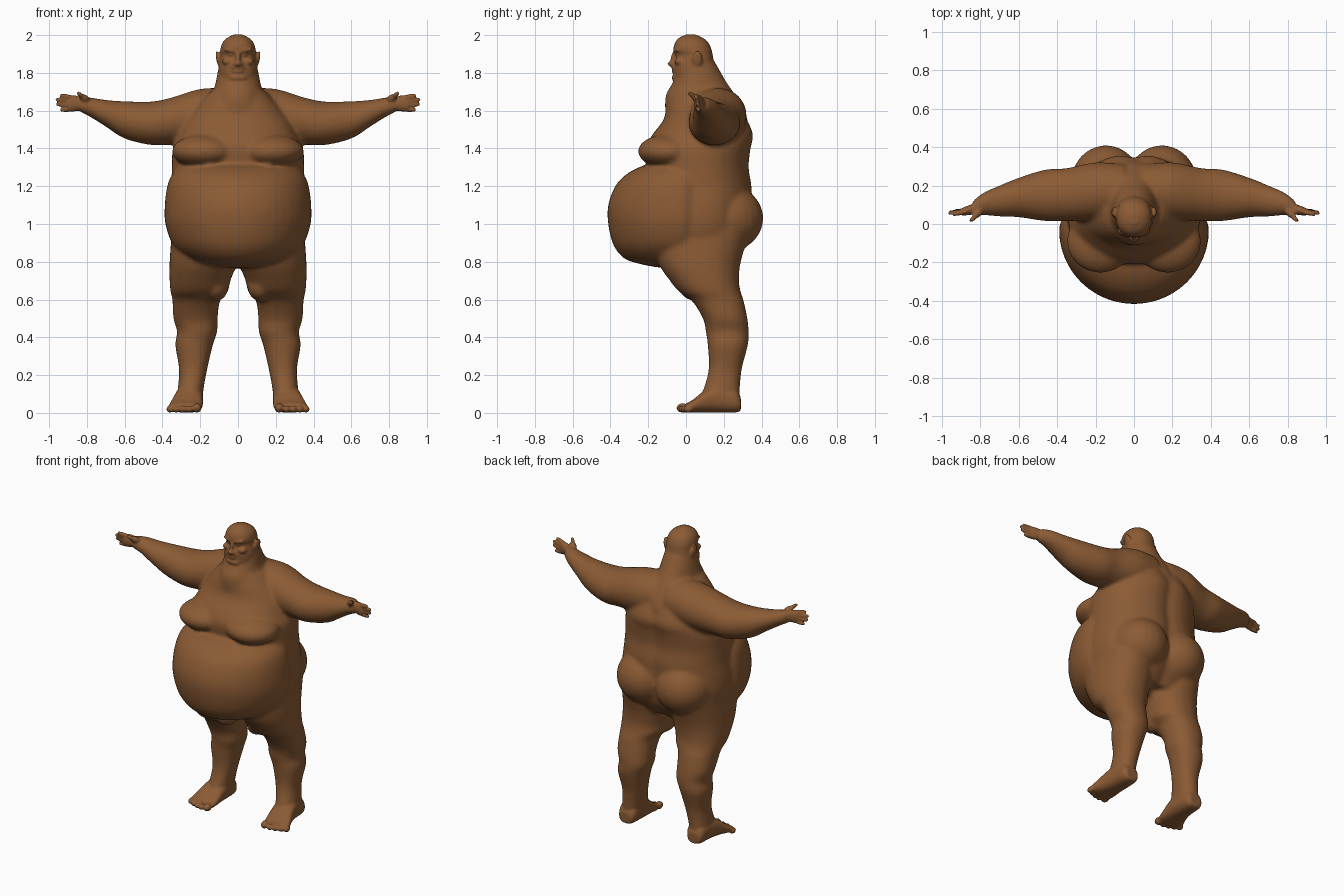
import bpy, bmesh, math
from mathutils import Vector, Matrix

skin = bpy.data.materials.new("skin")
skin.diffuse_color = (0.26, 0.105, 0.035, 1)


def spline(rows, steps=5):
    """Catmull-Rom interpolation through the cross-section rows."""
    out = []
    for i in range(len(rows) - 1):
        p0, p1, p2 = rows[max(i - 1, 0)], rows[i], rows[i + 1]
        p3 = rows[min(i + 2, len(rows) - 1)]
        for s in range(steps):
            t = s / steps
            out.append([0.5 * (2 * b + (c - a) * t + (2 * a - 5 * b + 4 * c - d) * t * t
                        + (3 * b - a - 3 * c + d) * t ** 3)
                        for a, b, c, d in zip(p0, p1, p2, p3)])
    return out + [list(rows[-1])]


def loft(bm, axis, rows, sx=1, power=2.0, mid=None, groove=0.0):
    """Rows are (position on axis, a_min, a_max, b_min, b_max)."""
    rings, n = [], 48
    for t, a0, a1, b0, b1 in spline(rows):
        ca, ra = (a0 + a1) / 2, (a1 - a0) / 2
        cb = (b0 + b1) / 2 if mid is None else mid
        ring = []
        for k in range(n):
            u = 2 * math.pi * k / n
            c, s = math.cos(u), math.sin(u)
            a = ca + ra * math.copysign(abs(c) ** (2 / power), c)
            rb = b1 - cb if s > 0 else cb - b0
            b = cb + rb * math.copysign(abs(s) ** (2 / power), s)
            if s > 0:
                b -= groove * math.exp(-(a / 0.05) ** 2)
            co = {"x": (t, a, b), "y": (a, t, b), "z": (a, b, t)}[axis]
            ring.append(bm.verts.new((co[0] * sx, co[1], co[2])))
        rings.append(ring)
    faces = [bm.faces.new(rings[0]), bm.faces.new(rings[-1])]
    for r, q in zip(rings, rings[1:]):
        for k in range(n):
            faces.append(bm.faces.new((r[k], r[(k + 1) % n], q[(k + 1) % n], q[k])))
    bmesh.ops.recalc_face_normals(bm, faces=faces)


def ball(bm, c, r, rot=None):
    m = Matrix.Translation(c) @ (rot or Matrix()) @ Matrix.Diagonal((*r, 1))
    bmesh.ops.create_uvsphere(bm, u_segments=24, v_segments=16, radius=1, matrix=m)


def limb(bm, p, q, r):
    """Rounded sausage from p to q."""
    p, q = Vector(p), Vector(q)
    d = q - p
    rot = d.to_track_quat('Z', 'Y').to_matrix().to_4x4()
    ball(bm, (p + q) / 2, (r, r, d.length / 2), rot)
    ball(bm, q - d.normalized() * r, (r * .85,) * 3)


def finish(bm, name, voxel, smooth):
    me = bpy.data.meshes.new(name)
    bm.to_mesh(me)
    bm.free()
    ob = bpy.data.objects.new(name, me)
    bpy.context.collection.objects.link(ob)
    me.materials.append(skin)
    bpy.context.view_layer.objects.active = ob
    m = ob.modifiers.new("remesh", 'REMESH')
    m.mode, m.voxel_size, m.use_smooth_shade = 'VOXEL', voxel, True
    m = ob.modifiers.new("smooth", 'SMOOTH')
    m.factor, m.iterations = 0.5, smooth
    for m in list(ob.modifiers):
        bpy.ops.object.modifier_apply(modifier=m.name)
    return ob


# --- large soft masses ---
bm = bmesh.new()
# torso: z, front, back, half width
torso = [(.8, -.1, .26, .3), (.9, -.2, .33, .345), (1.0, -.2, .355, .37), (1.1, -.2, .355, .37),
         (1.2, -.2, .355, .355), (1.3, -.2, .34, .35), (1.4, -.21, .35, .345),
         (1.47, -.18, .365, .31), (1.55, -.12, .335, .27), (1.63, -.1, .29, .21), (1.7, -.08, .24, .15)]
loft(bm, "z", [(z, -w, w, f, b) for z, f, b, w in torso], power=2.2, mid=.07, groove=.022)
# belly
belly = [(.77, -.15, .12), (.79, -.25, .2), (.82, -.33, .27), (.89, -.385, .345), (1.0, -.412, .385),
         (1.1, -.412, .388), (1.2, -.375, .375), (1.26, -.32, .35), (1.3, -.25, .3), (1.32, -.18, .22)]
loft(bm, "z", [(z, -w, w, f, .16) for z, f, w in belly], mid=-.03)
# neck and double chin
neck = [(1.54, -.1, .33, .2), (1.6, -.11, .31, .165), (1.66, -.11, .275, .14), (1.7, -.1, .25, .13),
        (1.75, -.07, .215, .118), (1.82, -.05, .175, .105), (1.88, -.04, .14, .09)]
loft(bm, "z", [(z, -w, w, f, b) for z, f, b, w in neck], mid=.05)
for s in (1, -1):
    ball(bm, (s * .175, -.09, 1.385), (.175, .165, .09))        # breast
    ball(bm, (s * .145, .21, 1.03), (.185, .2, .18))            # buttock
    # arm
    loft(bm, "x", [(.05, .03, .31, 1.45, 1.72), (.2, .02, .32, 1.43, 1.715),
                   (.35, .015, .29, 1.42, 1.67), (.46, .015, .283, 1.418, 1.648),
                   (.6, .035, .24, 1.452, 1.65), (.7, .038, .2, 1.515, 1.657),
                   (.78, .045, .165, 1.565, 1.67), (.84, .04, .12, 1.595, 1.675)], s)
    # leg
    loft(bm, "z", [(.97, .02, .35, -.2, .34), (.8, .01, .362, -.15, .29), (.7, .04, .362, -.085, .28),
                   (.64, .055, .357, -.035, .29), (.595, .095, .347, .03, .305), (.5, .108, .342, .09, .325),
                   (.43, .11, .322, .105, .332), (.36, .133, .332, .115, .328), (.23, .163, .312, .12, .295),
                   (.12, .183, .32, .09, .285), (.05, .185, .33, .06, .285)], s, power=2.2)
    ball(bm, (s * .12, .06, .67), (.07, .1, .08))               # inner thigh fold
body = finish(bm, "body_masses", .012, 7)

# --- finer parts joined on to the masses ---
bm = bmesh.new()
bm.from_mesh(body.data)
bpy.data.objects.remove(body)
# head
head = [(1.72, -.04, .14, .08), (1.76, -.062, .17, .1), (1.81, -.066, .165, .104), (1.85, -.064, .15, .099),
        (1.89, -.053, .142, .093), (1.925, -.066, .135, .093), (1.96, -.058, .118, .082),
        (1.985, -.037, .09, .058), (2.003, 0, .05, .022)]
loft(bm, "z", [(z, -w, w, f, b) for z, f, b, w in head], power=2.2)
ball(bm, (0, -.05, 1.775), (.05, .025, .024))                   # chin
ball(bm, (0, -.08, 1.848), (.017, .018, .013))                  # nose tip
limb(bm, (0, -.055, 1.925), (0, -.078, 1.845), .013)            # nose bridge
ball(bm, (0, -.066, 1.828), (.034, .012, .008))                 # upper lip
ball(bm, (0, -.064, 1.808), (.03, .013, .008))                  # lower lip
for s in (1, -1):
    limb(bm, (s * .008, -.064, 1.915), (s * .075, -.042, 1.925), .012)   # brow
    ball(bm, (s * .016, -.07, 1.845), (.012, .013, .01))        # nostril
    ball(bm, (s * .034, -.047, 1.895), (.014, .011, .008))      # eye
    ball(bm, (s * .055, -.035, 1.86), (.03, .026, .02))         # cheek
    # ear
    tilt = Matrix.Rotation(s * .2, 4, 'Y')
    ball(bm, (s * .104, .06, 1.872), (.011, .028, .046), tilt)
    # palm
    loft(bm, "x", [(.79, .055, .135, 1.59, 1.665), (.83, .05, .108, 1.6, 1.672),
                   (.87, .045, .093, 1.595, 1.682), (.9, .045, .08, 1.597, 1.675)], s)
    # fingers and thumb
    for z0, z1, x1, y1 in ((1.667, 1.681, .945, .048), (1.648, 1.66, .968, .055),
                           (1.627, 1.634, .966, .06), (1.608, 1.603, .945, .066)):
        limb(bm, (s * .86, .068, z0), (s * x1, y1, z1), .013)
    limb(bm, (s * .79, .075, 1.65), (s * .835, .035, 1.68), .02)
    limb(bm, (s * .815, .05, 1.665), (s * .852, .012, 1.698), .013)
    # foot
    loft(bm, "y", [(.29, .215, .3, .012, .08), (.26, .195, .318, .002, .13), (.17, .185, .33, .002, .15),
                   (.1, .185, .345, .002, .12), (.04, .188, .365, .002, .072), (0, .195, .37, .003, .05)],
         s, power=2.4)
    # toes
    for k, (x, y) in enumerate(((.218, -.018), (.258, -.022), (.294, -.015), (.328, -.003), (.36, .012))):
        r = .025 if k == 0 else .019
        ball(bm, (s * x, y, r + .001), (r, r * 1.3, r))
finish(bm, "heavy_figure", .007, 3)
